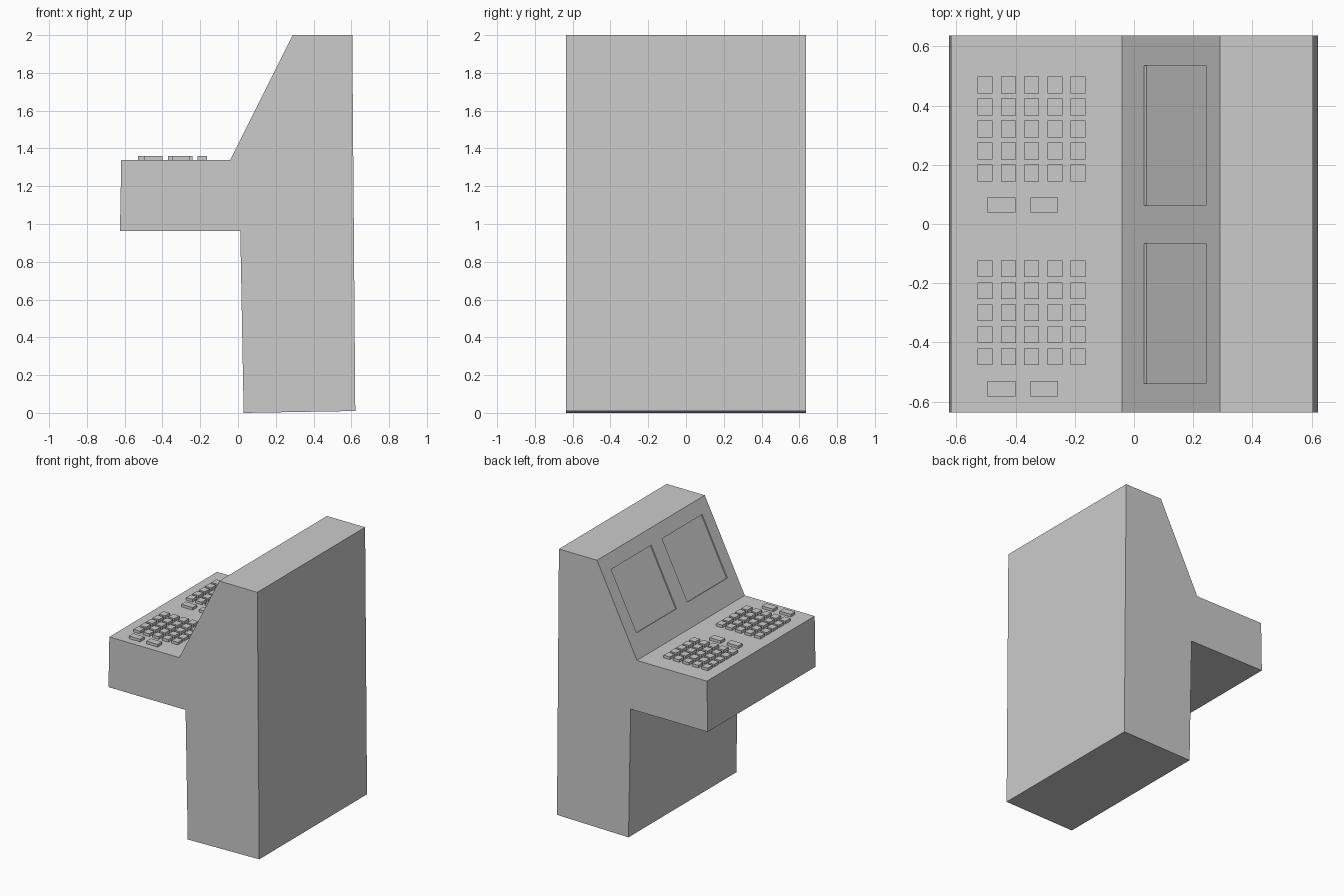
import bpy, bmesh
from mathutils import Vector

if "Cube" in bpy.data.objects:
    bpy.data.objects.remove(bpy.data.objects["Cube"])

HALF_W = 0.636
DESK_Z = 1.34
SLOPE_LOW, SLOPE_TOP = (-0.04, DESK_Z), (0.29, 2.0)


def extrude_profile(name, pts, y0, y1):
    """Closed x-z profile extruded along y."""
    bm = bmesh.new()
    face = bm.faces.new([bm.verts.new((x, y0, z)) for x, z in pts])
    ext = bmesh.ops.extrude_face_region(bm, geom=[face])
    new = [v for v in ext["geom"] if isinstance(v, bmesh.types.BMVert)]
    bmesh.ops.translate(bm, verts=new, vec=(0, y1 - y0, 0))
    bmesh.ops.recalc_face_normals(bm, faces=bm.faces)
    mesh = bpy.data.meshes.new(name)
    bm.to_mesh(mesh)
    bm.free()
    ob = bpy.data.objects.new(name, mesh)
    bpy.context.collection.objects.link(ob)
    return ob


def key_block(name, x0, x1, y0, y1):
    z0, z1 = DESK_Z, DESK_Z + 0.02
    return extrude_profile(name, [(x0, z0), (x1, z0), (x1, z1), (x0, z1)], y0, y1)


# Console cabinet: leg, overhanging desk and sloped display face
body = extrude_profile("console_body", [
    (0.03, 0.0), (0.621, 0.01), (0.605, 2.0), SLOPE_TOP, SLOPE_LOW,
    (-0.618, DESK_Z), (-0.625, 0.963), (0.012, 0.963)], -HALF_W, HALF_W)

# Shallow screen recesses cut perpendicular to the sloped face
low, top = Vector(SLOPE_LOW), Vector(SLOPE_TOP)
slope = (top - low).normalized()
inward = Vector((slope.y, -slope.x))


def on_slope(x, depth):
    p = low + (top - low) * ((x - low.x) / (top.x - low.x)) + inward * depth
    return (p.x, p.y)


for y0, y1 in ((0.063, 0.535), (-0.538, -0.066)):
    cutter = extrude_profile("screen_cutter", [
        on_slope(0.034, -0.05), on_slope(0.243, -0.05),
        on_slope(0.243, 0.009), on_slope(0.034, 0.009)], y0, y1)
    cutter.hide_render = True
    mod = body.modifiers.new("screen_recess", 'BOOLEAN')
    mod.operation, mod.solver, mod.object = 'DIFFERENCE', 'EXACT', cutter
    bpy.context.view_layer.objects.active = body
    bpy.ops.object.modifier_apply(modifier=mod.name)
    bpy.data.objects.remove(cutter)

# Two keypads: 5 x 5 square keys plus two wide keys each
for side, dy in (("left", 0.0), ("right", -0.62)):
    for i in range(5):
        for j in range(5):
            cx, cy = -0.503 + 0.0785 * i, 0.469 - 0.0743 * j + dy
            key_block(f"{side}_key_{i}_{j}", cx - 0.0255, cx + 0.0255,
                      cy - 0.0285, cy + 0.0285)
    for k, x0 in enumerate((-0.494, -0.349)):
        key_block(f"{side}_wide_key_{k}", x0, x0 + 0.093, 0.038 + dy, 0.089 + dy)
